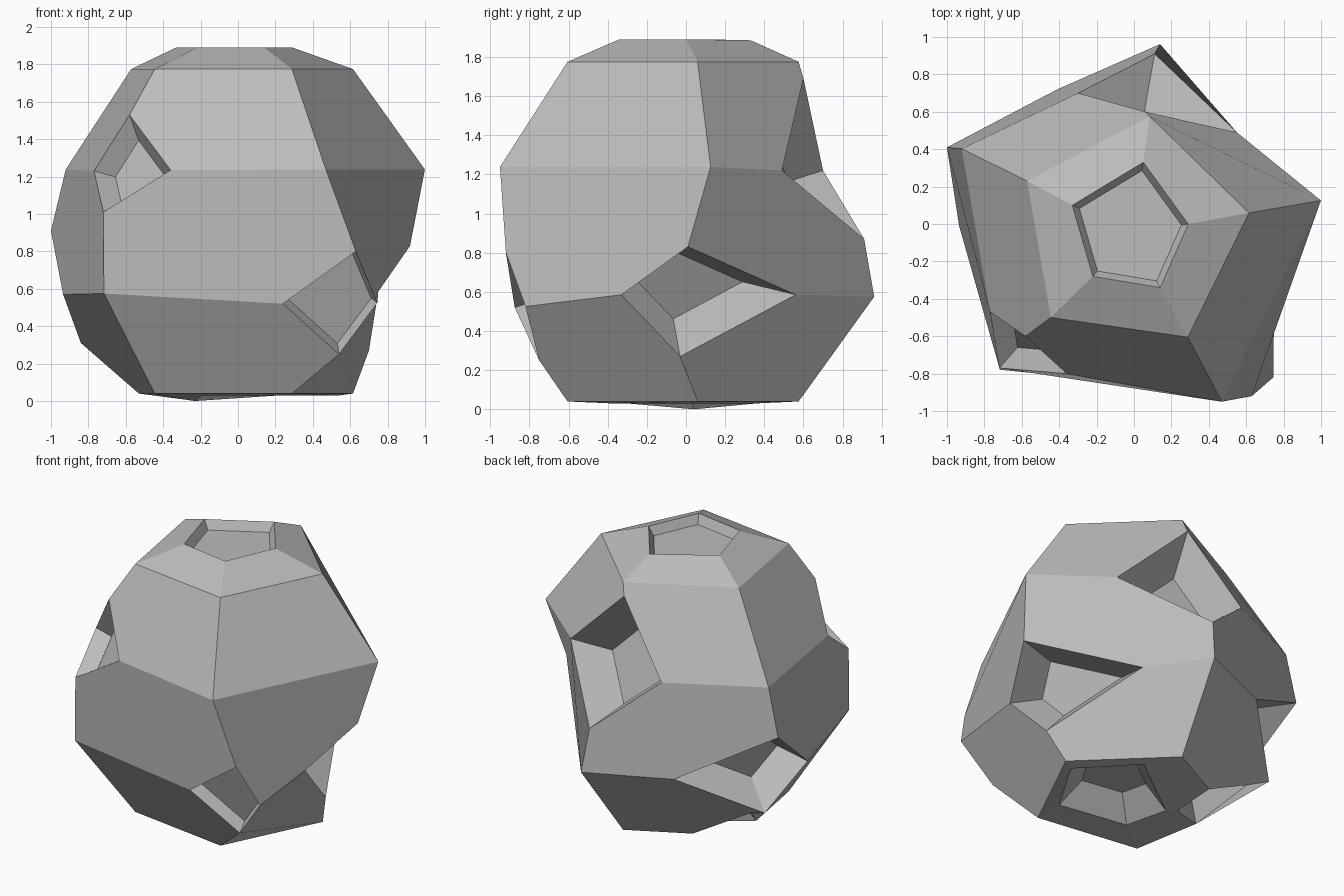
import bpy, bmesh, math
from mathutils import Vector

cube = bpy.data.objects.get("Cube")
if cube:
    bpy.data.objects.remove(cube, do_unlink=True)

MID = Vector((-0.006, -0.048, 0.905))

# Five-sided sphere: four rings of corners between a north and a south pole
RINGS = {"T": (0.63, 1.775), "U": (1.02, 1.238), "L": (1.02, 0.575), "B": (0.63, 0.04)}
corners = {}
for ring, (radius, z) in RINGS.items():
    for k in range(5):
        a = math.radians(9.8 + 72 * k)
        corners[f"{ring}{k}"] = (MID.x + radius * math.cos(a), MID.y + radius * math.sin(a), z)

# Craters: corner -> (floor scale, depth, rim points in order, keyed by the neighbour they lie towards)
CRATERS = {
    "N": (0.88, 0.06, {"T0": (0.29, 0.0, 1.89), "T1": (0.05, 0.33, 1.885), "T2": (-0.33, 0.10, 1.89),
                       "T3": (-0.22, -0.28, 1.89), "T4": (0.14, -0.34, 1.89)}),
    "S": (0.6, 0.15, {"B0": (0.54, 0.02, 0.03), "B1": (0.22, 0.36, 0.03), "B2": (-0.23, 0.04, 0.0),
                      "B3": (-0.19, -0.30, 0.03), "B4": (0.30, -0.38, 0.03)}),
    "U1": (0.6, 0.23, {"T1": (0.06, 0.60, 1.69), "U2": (-0.30, 0.70, 1.22),
                       "L1": (0.11, 0.91, 0.87), "U0": (0.55, 0.49, 1.22)}),
    "U3": (0.65, 0.10, {"T3": (-0.58, -0.60, 1.53), "U4": (-0.36, -0.80, 1.235),
                        "L3": (-0.72, -0.77, 1.01), "U2": (-0.77, -0.47, 1.23)}),
    "L0": (0.6, 0.20, {"U0": (0.92, 0.01, 0.83), "L1": (0.40, 0.56, 0.585),
                       "B0": (0.70, -0.03, 0.27), "L4": (0.75, -0.33, 0.585)}),
    "L2": (0.6, 0.20, {"U2": (-1.0, 0.41, 0.91), "L3": (-0.935, -0.01, 0.57),
                       "B2": (-0.84, 0.33, 0.31), "L1": (-0.41, 0.72, 0.58)}),
    "L4": (0.88, 0.08, {"U4": (0.63, -0.92, 0.80), "L0": (0.745, -0.82, 0.525),
                        "B4": (0.54, -0.75, 0.25), "L3": (0.24, -0.875, 0.52)}),
    "B2": (0.6, 0.12, {"L2": (-0.70, 0.28, 0.255), "B3": (-0.53, -0.02, 0.04),
                       "S": (-0.30, 0.07, 0.01), "B1": (-0.31, 0.37, 0.04)}),
}

bm = bmesh.new()
cache = {}


def vert(key, co):
    if key not in cache:
        cache[key] = bm.verts.new(co)
    return cache[key]


def surface(names):
    """Add one face, cutting off any corner that holds a crater."""
    loop = []
    for i, name in enumerate(names):
        if name in CRATERS:
            rim = CRATERS[name][2]
            for side in (names[i - 1], names[(i + 1) % len(names)]):
                loop.append(vert((name, side), rim[side]))
        else:
            loop.append(vert(name, corners[name]))
    bm.faces.new(loop)


# Outer shell
for k in range(5):
    n = (k + 1) % 5
    surface(["N", f"T{k}", f"T{n}"])
    surface([f"B{k}", "S", f"B{n}"])
    for up, low in ("TU", "UL", "LB"):
        surface([f"{up}{k}", f"{low}{k}", f"{low}{n}", f"{up}{n}"])

# Crater walls and sunken floors
for name, (scale, depth, rim) in CRATERS.items():
    pts = [Vector(p) for p in rim.values()]
    mid = sum(pts, Vector()) / len(pts)
    inward = (pts[2] - pts[0]).cross(pts[3] - pts[1]).normalized()
    if inward.dot(MID - mid) < 0:
        inward.negate()
    outer = [cache[(name, side)] for side in rim]
    floor = [bm.verts.new(mid + (p - mid) * scale + inward * depth) for p in pts]
    for i in range(len(pts)):
        j = (i + 1) % len(pts)
        bm.faces.new((outer[i], outer[j], floor[j], floor[i]))
    bm.faces.new(floor)

bmesh.ops.recalc_face_normals(bm, faces=bm.faces)
mesh = bpy.data.meshes.new("rock")
bm.to_mesh(mesh)
bm.free()

# Plain grey stone, flat shaded
stone = bpy.data.materials.new("stone grey")
stone.use_nodes = True
colour = (0.5, 0.5, 0.5, 1.0)
stone.diffuse_color = colour
stone.node_tree.nodes["Principled BSDF"].inputs["Base Color"].default_value = colour
mesh.materials.append(stone)

rock = bpy.data.objects.new("rock", mesh)
bpy.context.collection.objects.link(rock)
